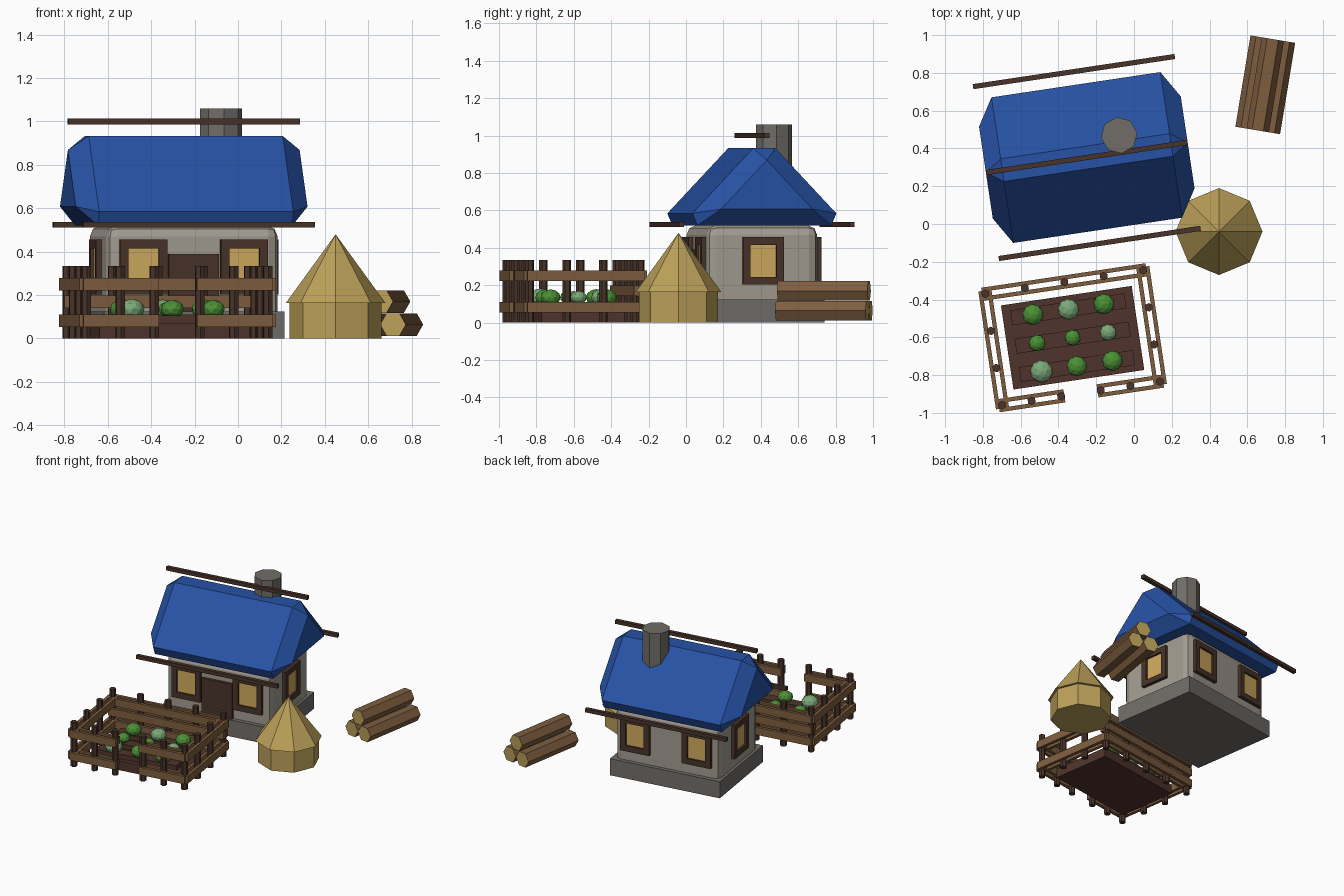
import bpy, bmesh, math
from mathutils import Matrix, Vector

if "Cube" in bpy.data.objects:
    bpy.data.objects.remove(bpy.data.objects["Cube"])


def mat(name, r, g, b):
    m = bpy.data.materials.new(name)
    m.diffuse_color = (r, g, b, 1)
    m.use_nodes = True
    m.node_tree.nodes["Principled BSDF"].inputs["Base Color"].default_value = m.diffuse_color
    return m


ROOF = mat("roof_blue", 0.02, 0.085, 0.38)
WALL = mat("plaster", 0.36, 0.33, 0.28)
STONE = mat("stone_grey", 0.165, 0.155, 0.14)
STRAW = mat("straw", 0.50, 0.35, 0.10)
GLASS = mat("window_glow", 0.62, 0.40, 0.11)
DARK = mat("dark_wood", 0.065, 0.033, 0.022)
WOOD = mat("light_wood", 0.21, 0.11, 0.05)
SOIL = mat("soil", 0.08, 0.034, 0.024)
GREEN = mat("leaf_green", 0.07, 0.28, 0.035)
PALE = mat("pale_leaf", 0.20, 0.40, 0.19)


def frame(x, y, degrees):
    return Matrix.Translation((x, y, 0)) @ Matrix.Rotation(math.radians(degrees), 4, 'Z')


HOUSE = frame(-0.25, 0.352, 8.5)
GARDEN = frame(-0.325, -0.602, 8.5)
LOGS = frame(0.695, 0.737, -9.4)
STACK = frame(0.45, -0.04, 0)


def finish(name, bm, space, *mats):
    bmesh.ops.recalc_face_normals(bm, faces=bm.faces)
    me = bpy.data.meshes.new(name)
    bm.to_mesh(me)
    bm.free()
    for m in mats:
        me.materials.append(m)
    ob = bpy.data.objects.new(name, me)
    ob.matrix_world = space
    bpy.context.collection.objects.link(ob)
    return ob


def box(name, space, centre, size, m, bevel=0, segments=1):
    bm = bmesh.new()
    bmesh.ops.create_cube(bm, size=1, matrix=Matrix.Translation(centre) @ Matrix.Diagonal((*size, 1)))
    if bevel:
        bmesh.ops.bevel(bm, geom=bm.edges[:], offset=bevel, segments=segments,
                        profile=0.5, affect='EDGES')
    return finish(name, bm, space, m)


def cyl(name, space, x, y, z0, z1, r0, r1, sides, m):
    bm = bmesh.new()
    bmesh.ops.create_cone(bm, cap_ends=True, segments=sides, radius1=r0, radius2=r1,
                          depth=z1 - z0, matrix=Matrix.Translation((x, y, (z0 + z1) / 2)))
    return finish(name, bm, space, m)


# House body
box("foundation", HOUSE, (0, 0, 0.0625), (0.84, 0.66, 0.125), STONE)
box("walls", HOUSE, (0, 0, 0.265), (0.80, 0.60, 0.51), WALL, 0.05, 2)

# Chamfered gable roof
bm = bmesh.new()
profile = [(-0.45, 0.52), (0.45, 0.52), (0, 0.997)]
tri = bm.faces.new([bm.verts.new((-0.54, v, z)) for v, z in profile])
ext = bmesh.ops.extrude_face_region(bm, geom=[tri])
bmesh.ops.translate(bm, vec=(1.08, 0, 0),
                    verts=[g for g in ext["geom"] if isinstance(g, bmesh.types.BMVert)])
bmesh.ops.recalc_face_normals(bm, faces=bm.faces)
if not any(all(v.co.x < 0 for v in f.verts) for f in bm.faces):
    bm.faces.new([v for v in bm.verts if v.co.x < 0])
bmesh.ops.bevel(bm, geom=bm.edges[:], offset=0.088, segments=1, profile=0.5, affect='EDGES')
finish("roof", bm, HOUSE, ROOF)

# Ridge and eave beams
for name, v, z in (("ridge_beam", 0, 1.0), ("front_eave_beam", -0.46, 0.524), ("back_eave_beam", 0.46, 0.524)):
    box(name, HOUSE, (0, v, z), (1.08, 0.027, 0.027), DARK)

# Chimney and door
cyl("chimney", HOUSE, 0.187, 0.091, 0.6, 1.06, 0.097, 0.097, 8, STONE)
box("door", HOUSE, (0, -0.30, 0.245), (0.235, 0.04, 0.29), DARK)


# Windows: a recessed pane inside four bars, built facing -y then turned
def window(name, turn, along, dist):
    sp = HOUSE @ Matrix.Rotation(math.radians(turn), 4, 'Z') @ Matrix.Translation((along, -dist, 0.33))
    box(name + "_pane", sp, (0, 0, 0), (0.15, 0.02, 0.18), GLASS)
    for s in (-1, 1):
        box(name + "_side", sp, (s * 0.09, 0, 0), (0.04, 0.05, 0.254), DARK)
        box(name + "_rail", sp, (0, 0, s * 0.106), (0.14, 0.05, 0.042), DARK)


for s in (-0.235, 0.235):
    window("front_window", 0, s, 0.30)
    window("back_window", 180, s, 0.30)
for turn in (90, -90):
    window("end_window", turn, 0, 0.40)

# Haystack
cyl("haystack_base", STACK, 0, 0, 0, 0.165, 0.212, 0.212, 8, STRAW)
cyl("haystack_top", STACK, 0, 0, 0.163, 0.48, 0.23, 0, 8, STRAW)

# Log pile: hexagonal logs with pale cut ends
for x, z in ((-0.06, 0.064), (0.06, 0.064), (0, 0.17)):
    bm = bmesh.new()
    rot = Matrix.Rotation(math.radians(90), 4, 'X') @ Matrix.Rotation(math.radians(30), 4, 'Z')
    bmesh.ops.create_cone(bm, cap_ends=True, segments=6, radius1=0.06, radius2=0.06, depth=0.49,
                          matrix=Matrix.Translation((x, 0, z)) @ rot)
    # keep a corner pointing sideways
    if max(v.co.x for v in bm.verts) - x < 0.059:
        bmesh.ops.rotate(bm, verts=bm.verts, cent=(x, 0, z),
                         matrix=Matrix.Rotation(math.radians(30), 3, 'Y'))
    bm.normal_update()
    for f in bm.faces:
        f.material_index = int(abs(f.normal.y) > 0.9)
    finish("log", bm, LOGS, WOOD, STRAW)

# Garden bed with planting rows and cabbages
box("garden_bed", GARDEN, (0, 0, 0.035), (0.70, 0.45, 0.07), SOIL)
radii = [[0.06, 0.054, 0.054], [0.044, 0.042, 0.044], [0.056, 0.056, 0.055]]
pale = {(0, 0), (1, 2), (2, 1)}
for j in range(3):
    v = (j - 1) * 0.152
    box("planting_row", GARDEN, (0, v, 0.075), (0.61, 0.08, 0.06), SOIL)
    for i in range(3):
        r = radii[j][i]
        bm = bmesh.new()
        bmesh.ops.create_icosphere(bm, subdivisions=2, radius=r, matrix=Matrix.Translation(
            ((i - 1) * 0.19, v, 0.135)) @ Matrix.Diagonal((1, 1, 0.8, 1)))
        finish("cabbage", bm, GARDEN, PALE if (j, i) in pale else GREEN)

# Fence: posts with rails on both faces, open gate at the front
HU, HV, GATE = 0.4225, 0.298, 0.106


def fence(name, a, b, spans, heights):
    a, b = Vector(a), Vector(b)
    d = b - a
    along_x = abs(d.x) > abs(d.y)
    mid = (a + b) / 2
    for k in range(spans + 1):
        p = a.lerp(b, k / spans)
        spot = (round(p.x, 3), round(p.y, 3))
        if spot not in placed:
            placed.add(spot)
            cyl(name + "_post", GARDEN, p.x, p.y, 0, 0.335, 0.023, 0.023, 6, DARK)
    for z in heights:
        for s in (-0.024, 0.024):
            if along_x:
                box(name + "_rail", GARDEN, (mid.x, mid.y + s, z), (d.length + 0.035, 0.022, 0.057), WOOD)
            else:
                box(name + "_rail", GARDEN, (mid.x + s, mid.y, z), (0.022, d.length + 0.035, 0.057), WOOD)


placed = set()
fence("back_fence", (-HU, HV), (HU, HV), 4, (0.25, 0.17, 0.082))
for s in (-1, 1):
    fence("side_fence", (s * HU, -HV), (s * HU, HV), 3, (0.25, 0.082))
    fence("front_fence", (s * HU, -HV), (s * GATE, -HV), 2, (0.25, 0.082))
